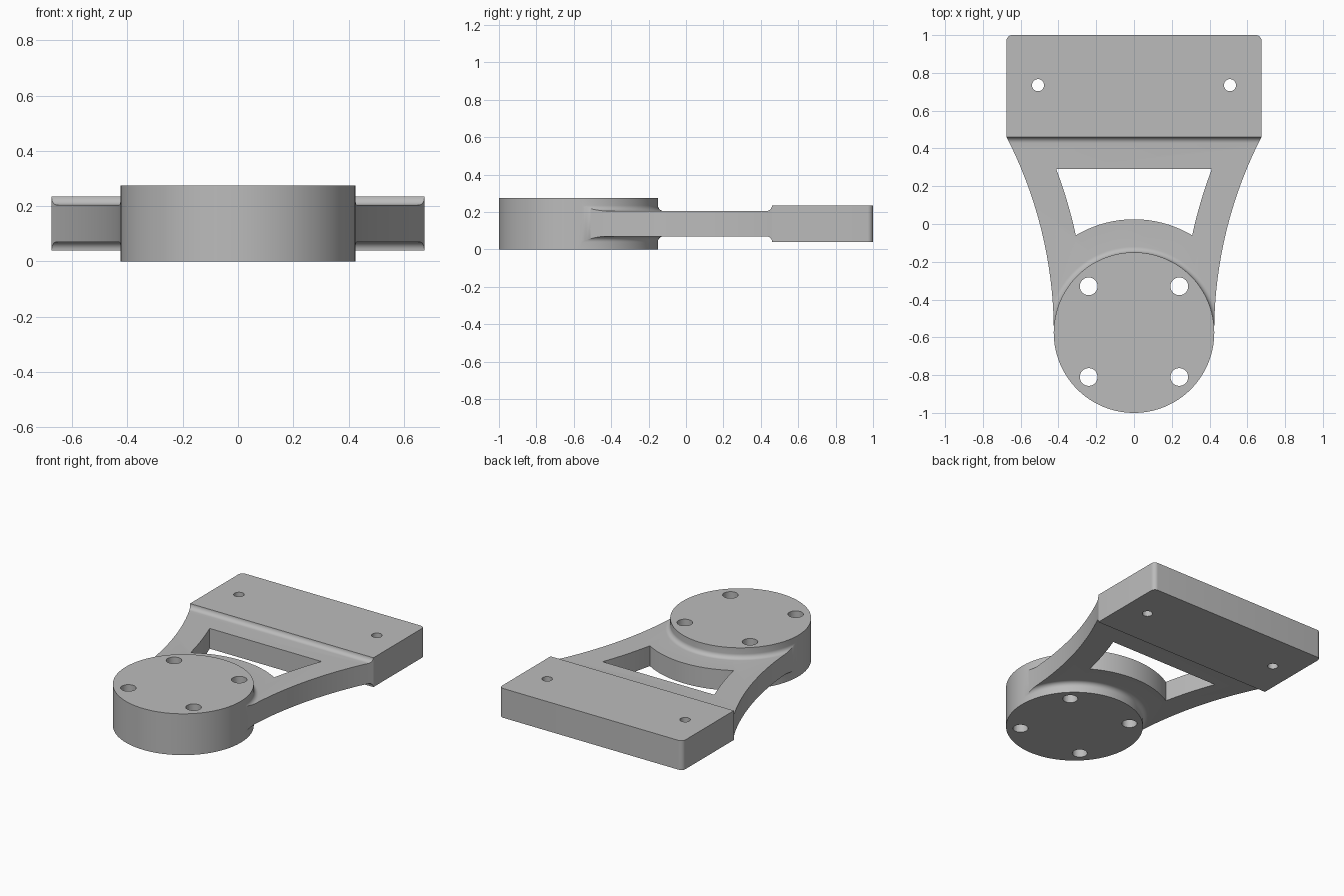
import bpy, bmesh, math
from mathutils import Vector

if "Cube" in bpy.data.objects:
    bpy.data.objects.remove(bpy.data.objects["Cube"], do_unlink=True)

grey = bpy.data.materials.new("plain grey")
grey.use_nodes = True
grey.diffuse_color = (0.5, 0.5, 0.5, 1)
grey.node_tree.nodes["Principled BSDF"].inputs["Base Color"].default_value = (0.5, 0.5, 0.5, 1)

DISC_Y, DISC_R, DISC_TOP = -0.575, 0.425, 0.275
PLATE_Y, PLATE_X = 0.46, 0.675
PLATE_LOW, PLATE_HIGH = 0.04, 0.235
WEB_LOW, WEB_HIGH = 0.07, 0.205
FILLET = 0.03
SIDE_R = 2.267                      # radius of the concave side walls
SIDE_X = DISC_R + SIDE_R


def make(name, bm):
    bmesh.ops.remove_doubles(bm, verts=bm.verts, dist=1e-5)
    bmesh.ops.recalc_face_normals(bm, faces=bm.faces)
    mesh = bpy.data.meshes.new(name)
    bm.to_mesh(mesh)
    bm.free()
    mesh.materials.append(grey)
    obj = bpy.data.objects.new(name, mesh)
    bpy.context.collection.objects.link(obj)
    return obj


def prism(name, points, direction):
    """Extrude a closed outline of 3D points along a direction."""
    bm = bmesh.new()
    face = bm.faces.new([bm.verts.new(p) for p in points])
    out = bmesh.ops.extrude_face_region(bm, geom=[face], use_keep_orig=True)
    moved = [g for g in out["geom"] if isinstance(g, bmesh.types.BMVert)]
    bmesh.ops.translate(bm, verts=moved, vec=Vector(direction))
    return make(name, bm)


def upright(name, outline, low, high):
    return prism(name, [(x, y, low) for x, y in outline], (0, 0, high - low))


def lathe(name, profile, x, y, steps):
    bm = bmesh.new()
    verts = [bm.verts.new((x + r, y, z)) for r, z in profile]
    edges = [bm.edges.new(pair) for pair in zip(verts, verts[1:])]
    bmesh.ops.spin(bm, geom=verts + edges, cent=(x, y, 0), axis=(0, 0, 1),
                   angle=math.tau, steps=steps, use_merge=True)
    return make(name, bm)


def combine(target, tool, operation):
    mod = target.modifiers.new(operation, "BOOLEAN")
    mod.operation, mod.solver, mod.object = operation, "EXACT", tool
    bpy.context.view_layer.objects.active = target
    bpy.ops.object.modifier_apply(modifier=mod.name)
    bpy.data.objects.remove(tool, do_unlink=True)


def arc(cx, cy, r, start, end, n):
    return [(cx + r * math.cos(start + (end - start) * i / n),
             cy + r * math.sin(start + (end - start) * i / n)) for i in range(n + 1)]


def mirrored(half):
    """Close a right-hand outline with its mirror image."""
    return half + [(-x, y) for x, y in reversed(half)]


# Web slab with concave fillets towards the disc and the plate
web = upright("bracket", mirrored([(0.7, -0.6), (0.7, 0.48)]), WEB_LOW, WEB_HIGH)

top = arc(DISC_R + FILLET, WEB_HIGH + FILLET, FILLET, math.pi, 1.5 * math.pi, 8)
bottom = arc(DISC_R + FILLET, WEB_LOW - FILLET, FILLET, 0.5 * math.pi, math.pi, 8)
collar = [(0, WEB_HIGH + FILLET)] + top + bottom + [(0, WEB_LOW - FILLET)]
combine(web, lathe("collar", collar, 0, DISC_Y, 128), "UNION")

edge = PLATE_Y - FILLET
cove = (arc(edge, PLATE_HIGH, FILLET, 1.5 * math.pi, math.tau, 8) + [(0.475, PLATE_HIGH)]
        + [(0.475, PLATE_LOW)] + arc(edge, PLATE_LOW, FILLET, 0, 0.5 * math.pi, 8))
combine(web, prism("cove", [(-0.69, y, z) for y, z in cove], (1.38, 0, 0)), "UNION")

# Trim to the curved side walls
reach = math.asin((PLATE_Y - DISC_Y) / SIDE_R)
side = arc(SIDE_X, DISC_Y, SIDE_R, math.pi, math.pi - reach, 32)
side = [(x - 0.0005, y) for x, y in side]
combine(web, upright("side_trim", mirrored(side + [(0.65, 0.49)]), -0.1, 0.4), "INTERSECT")

# Window: lower edge follows the disc, sides follow the outer walls
inner_r = SIDE_R + 0.172
low_a, high_a = math.asin(0.515 / inner_r), math.asin(0.865 / inner_r)
sides = arc(SIDE_X, DISC_Y, inner_r, math.pi - low_a, math.pi - high_a, 12)
corner = math.atan2(0.515, sides[0][0])
lower = arc(0, DISC_Y, 0.6, math.pi - corner, corner, 32)[1:-1]
combine(web, upright("window", mirrored(sides) + lower, -0.1, 0.4), "DIFFERENCE")

# Mounting disc
disc = lathe("disc", [(0, 0), (DISC_R, 0), (DISC_R, DISC_TOP), (0, DISC_TOP)], 0, DISC_Y, 128)
combine(web, disc, "UNION")

# Rectangular plate with rounded back corners
plate = [(PLATE_X, PLATE_Y)] + arc(PLATE_X - 0.03, 0.97, 0.03, 0, math.pi / 2, 8)
combine(web, upright("plate", mirrored(plate), PLATE_LOW, PLATE_HIGH), "UNION")

# Bolt holes
for s in (-1, 1):
    for x, y, r in ((0.24, -0.33, 0.047), (0.24, -0.81, 0.047), (0.508, 0.735, 0.032)):
        hole = lathe("hole", [(0, -0.1), (r, -0.1), (r, 0.4), (0, 0.4)], s * x, y, 32)
        combine(web, hole, "DIFFERENCE")

bpy.ops.object.select_all(action="DESELECT")
web.select_set(True)
bpy.context.view_layer.objects.active = web
bpy.ops.object.shade_smooth_by_angle(angle=math.radians(30))
